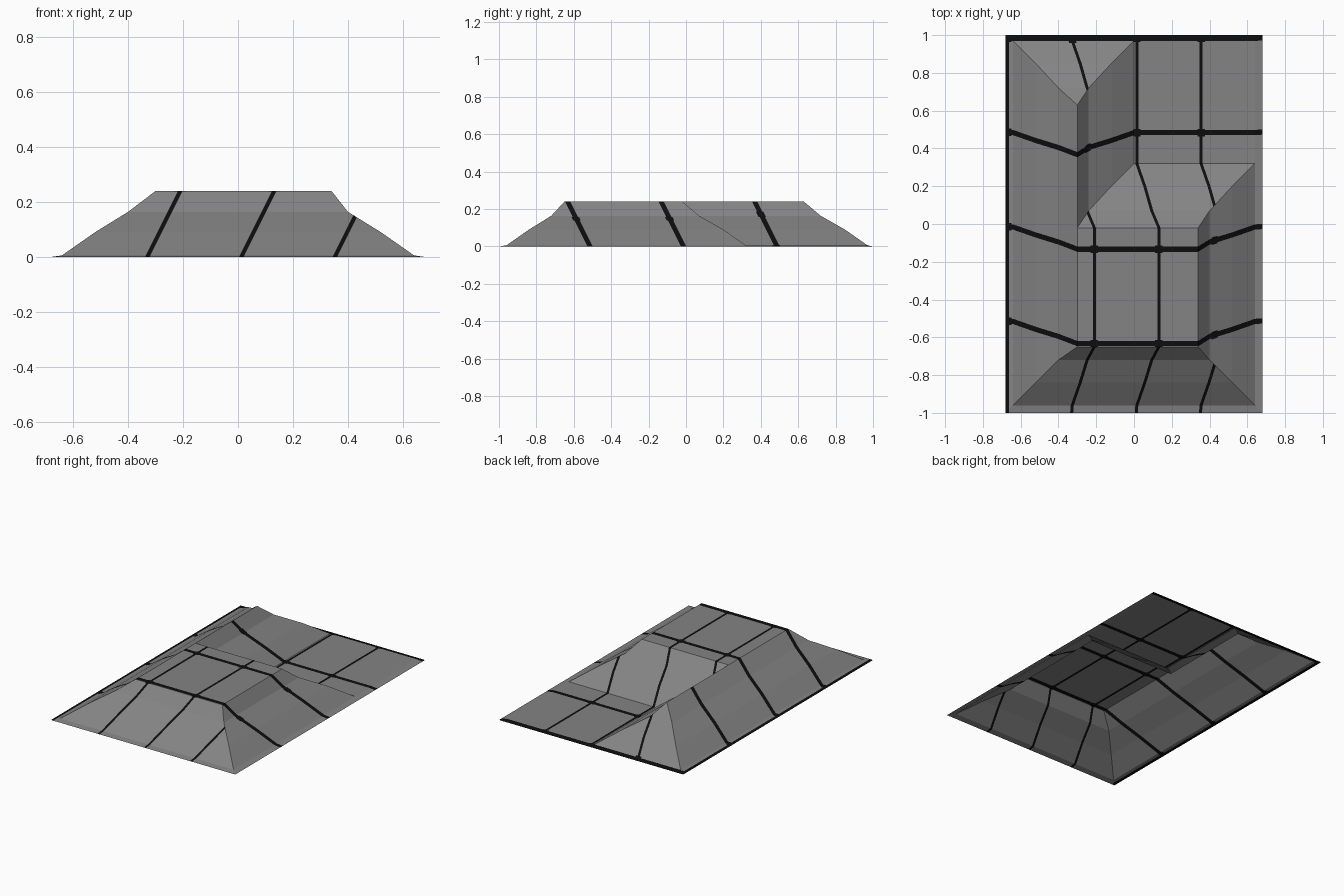
import bpy, bmesh
from mathutils import Vector

if "Cube" in bpy.data.objects:
    bpy.data.objects.remove(bpy.data.objects["Cube"])

def material(name, c):
    m = bpy.data.materials.new(name)
    m.diffuse_color = (c, c, c, 1)
    m.use_nodes = True
    m.node_tree.nodes["Principled BSDF"].inputs["Base Color"].default_value = m.diffuse_color
    return m

# Contour levels of the L-shaped mound: z, then outward offset left, right, front, back
LEVELS = [(0.24, 0, 0, 0, 0), (0.164, 0.10, 0.06, 0.07, 0.09),
          (0.09, 0.22, 0.18, 0.19, 0.22), (0.006, 0.34, 0.30, 0.31, 0.34)]

def contour(z, l, r, f, b):
    x0, x1, y0, y1, y2 = -0.30, 0.34, -0.65, -0.02, 0.63
    return [(x0 - l, y0 - f, z), (x1 + r, y0 - f, z), (x1 + r, y1 + b, z),
            (x0 + r, y1 + b, z), (x0 + r, y2 + b, z), (x0 - l, y2 + b, z)]

bm = bmesh.new()

def face(*pts):
    unique = []
    for p in pts:
        if p not in unique:
            unique.append(p)
    if len(unique) > 2:
        bm.faces.new([bm.verts.new(p) for p in unique])

# Plateau and sloping sides
rings = [contour(*lv) for lv in LEVELS]
face(*rings[0][:4])
for top, low in zip(rings, rings[1:]):
    for i in range(6):
        j = (i + 1) % 6
        face(top[i], low[i], low[j], top[j])

# Low flat area and thin outer rim
a, b, c, d, e, f = rings[-1]
g = (c[0], e[1], c[2])
face(d, c, g, e)
inner = [a, b, g, f]
outer = [(-0.68, -1, 0), (0.68, -1, 0), (0.68, 1, 0), (-0.68, 1, 0)]
for i in range(4):
    j = (i + 1) % 4
    face(inner[i], outer[i], outer[j], inner[j])
bmesh.ops.remove_doubles(bm, verts=bm.verts[:], dist=1e-4)

# Tile joints: parallel slanted planes cut across the whole surface
U = (Vector((1, 0, -0.5)), [-0.67, -0.33, 0.012, 0.352], 0.008)
V = (Vector((0, 1, 0.5)), [0.986, 0.487, -0.013, -0.513], 0.014)
KNOT = 0.02
for n, places, half in (U, V):
    for p in places:
        for off in (-KNOT, -half, half, KNOT):
            bmesh.ops.bisect_plane(bm, geom=bm.verts[:] + bm.edges[:] + bm.faces[:],
                                   plane_co=n * ((p + off) / n.length_squared), plane_no=n, dist=1e-5)

def gap(co, axis):
    return min(abs(co.dot(axis[0]) - p) for p in axis[1])

# Dark joints, small knots at the crossings, grey elsewhere
bm.normal_update()
for fc in bm.faces:
    m = fc.calc_center_median()
    du, dv = gap(m, U), gap(m, V)
    border = m.dot(U[0]) < -0.66 or m.dot(V[0]) > 0.972
    u_line = du < U[2] and fc.normal.x < 0.4
    if border or u_line or dv < V[2] or (du < KNOT and dv < KNOT):
        fc.material_index = 1

me = bpy.data.meshes.new("tiled_mound")
bm.to_mesh(me)
bm.free()
me.materials.append(material("tile grey", 0.23))
me.materials.append(material("joint black", 0.004))
bpy.context.collection.objects.link(bpy.data.objects.new("tiled_mound", me))
